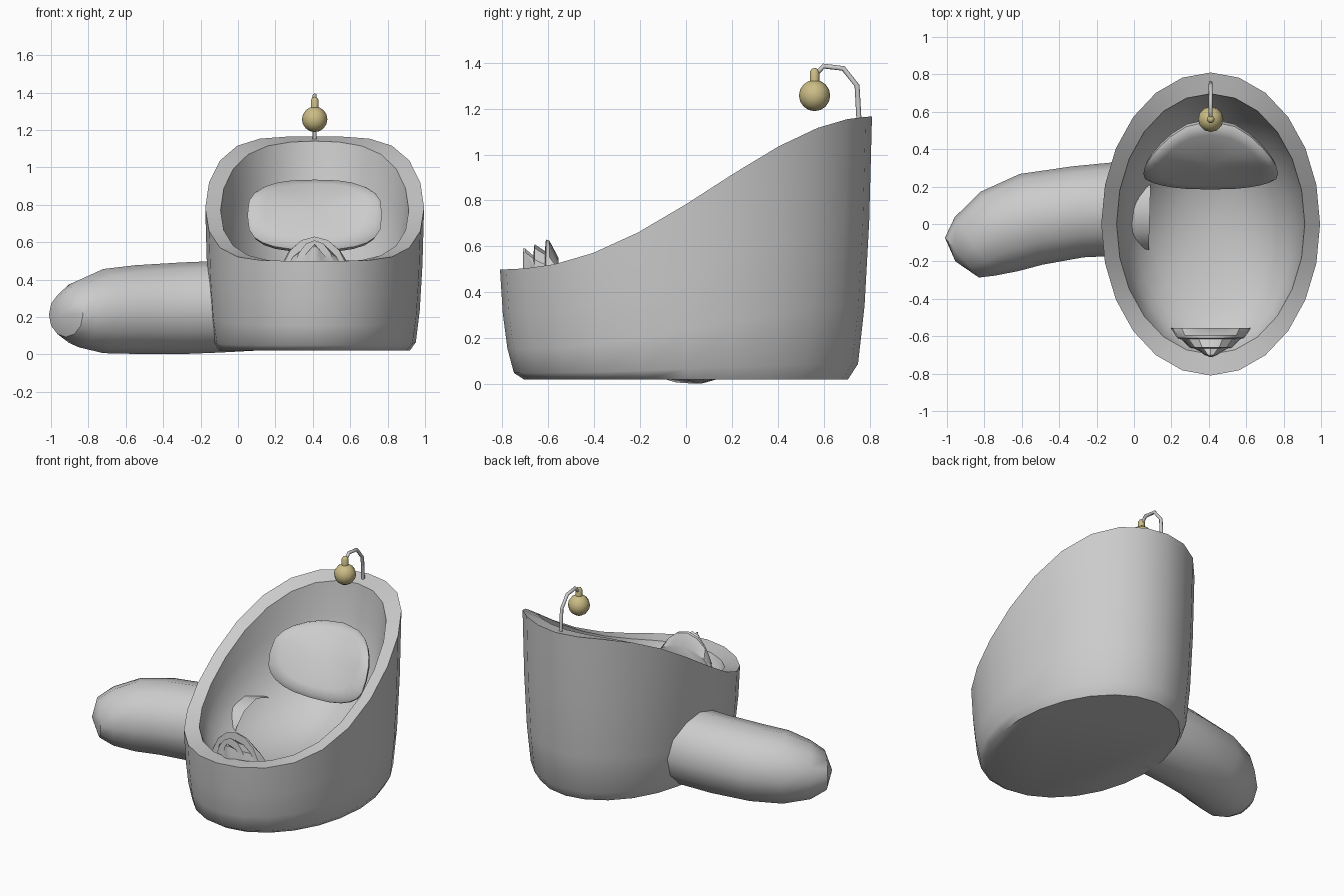
import bpy, bmesh, math
from math import sin, cos, pi, radians
from mathutils import Vector

cube = bpy.data.objects.get("Cube")
if cube:
    bpy.data.objects.remove(cube, do_unlink=True)


def material(name, rgb):
    m = bpy.data.materials.new(name)
    m.use_nodes = True
    col = (*rgb, 1)
    m.diffuse_color = col
    m.node_tree.nodes["Principled BSDF"].inputs["Base Color"].default_value = col
    return m


grey = material("plain grey", (0.6, 0.6, 0.6))
gold = material("pale gold", (0.6, 0.51, 0.24))
CX = 0.41  # centre line of the tub


def loft(name, rings, mat, start=None, end=None, angle=40, open_start=False):
    """Skin closed rings; each end gets a fan to a point or a flat cap."""
    bm = bmesh.new()
    loops = [[bm.verts.new(p) for p in ring] for ring in rings]
    n = len(loops[0])
    for a, b in zip(loops, loops[1:]):
        for i in range(n):
            j = (i + 1) % n
            bm.faces.new((a[i], a[j], b[j], b[i]))
    ends = [(loops[-1], end)] if open_start else [(loops[0], start), (loops[-1], end)]
    for loop, tip in ends:
        if tip is None:
            bm.faces.new(loop)
        else:
            v = bm.verts.new(tip)
            for i in range(n):
                bm.faces.new((loop[i], loop[(i + 1) % n], v))
    bmesh.ops.recalc_face_normals(bm, faces=bm.faces)
    mesh = bpy.data.meshes.new(name)
    bm.to_mesh(mesh)
    bm.free()
    ob = bpy.data.objects.new(name, mesh)
    bpy.context.collection.objects.link(ob)
    mesh.materials.append(mat)
    bpy.ops.object.select_all(action="DESELECT")
    ob.select_set(True)
    bpy.context.view_layer.objects.active = ob
    bpy.ops.object.shade_smooth_by_angle(angle=radians(angle))


# Tub: elliptical shell with a rim sweeping up toward the back, bowl inside
def rim_height(y):
    t = max(0, min(1, (y + 0.81) / 1.62)) ** 1.15
    return 0.5 + 0.665 * t * t * (3 - 2 * t)


def tub_ring(scale, frac, low, rim_scale, drop):
    ring = []
    for i in range(24):
        a = 2 * pi * i / 24
        top = rim_height(0.81 * rim_scale * sin(a)) - drop
        ring.append(Vector((CX + 0.585 * scale * cos(a), 0.81 * scale * sin(a),
                            low + (top - low) * frac)))
    return ring


outer = [(0.87, 0), (0.925, 0.06), (0.96, 0.28), (0.985, 0.6), (1, 1)]
bowl = [(0.86, 1), (0.83, 0.75), (0.78, 0.55), (0.7, 0.37), (0.55, 0.18), (0.3, 0.05)]
rings = [tub_ring(s, f, 0.02, 1, 0) for s, f in outer]
rings += [tub_ring(s, f, 0.28, 0.86, 0.012) for s, f in bowl]
loft("tub", rings, grey, end=(CX, 0, 0.28), angle=50)

# Curved side arm, open where it enters the tub:
# centre x, y, half width, centre z, half height
stations = [(0.085, 0.075, 0.24, 0.265, 0.245), (-0.1, 0.08, 0.25, 0.255, 0.245),
            (-0.3, 0.065, 0.245, 0.247, 0.245), (-0.55, 0.025, 0.25, 0.24, 0.237),
            (-0.72, -0.04, 0.235, 0.232, 0.225), (-0.85, -0.12, 0.19, 0.218, 0.18),
            (-0.92, -0.18, 0.14, 0.213, 0.12)]
rings = []
for k, (x, y, w, z, h) in enumerate(stations):
    p, q = stations[max(k - 1, 0)], stations[min(k + 1, len(stations) - 1)]
    d = Vector((q[0] - p[0], q[1] - p[1], 0)).normalized()
    side = Vector((d.y, -d.x, 0))
    rings.append([Vector((x, y, z)) + side * w * cos(2 * pi * i / 12)
                  + Vector((0, 0, h * sin(2 * pi * i / 12))) for i in range(12)])
loft("side_arm", rings, grey, end=(-0.955, -0.2, 0.213), open_start=True)


# Backrest: domed rounded pad leaning back and wrapped to the rear wall
def pad_point(u, v, lift):
    y = 0.37 + 0.18 * v - 0.72 * lift - 0.1 * u * u * (v + 1)
    return Vector((CX + 0.36 * u, y, 0.745 + 0.185 * v + 0.7 * lift))


def pad_ring(scale, lift):
    ring = []
    for i in range(24):
        c, s = cos(2 * pi * i / 24), sin(2 * pi * i / 24)
        u = math.copysign(abs(c) ** 0.75, c)
        v = math.copysign(abs(s) ** 0.65, s)
        ring.append(pad_point(u * scale, v * scale, lift))
    return ring


loft("backrest_pad",
     [pad_ring(s, l) for s, l in ((0.85, -0.05), (0.97, -0.025), (1, 0), (0.93, 0.025), (0.75, 0.04))],
     grey, end=pad_point(0, 0, 0.06), angle=50)

# Front console: stepped half-round arches shrinking toward the front wall
steps = [(0.555, 0.22, 0.55), (0.595, 0.195, 0.625), (0.61, 0.185, 0.63), (0.615, 0.165, 0.58),
         (0.66, 0.12, 0.61), (0.665, 0.1, 0.56), (0.7, 0.04, 0.59), (0.71, 0.01, 0.59)]
rings = [[Vector((CX + w * cos(pi * i / 8), -d, 0.38 + (top - 0.38) * sin(pi * i / 8)))
          for i in range(9)] for d, w, top in steps]
loft("front_console", rings, grey, angle=35)

# Hanger wire: bent tube rising from the rear rim
path = [(0.755, 1.12), (0.745, 1.3), (0.685, 1.375), (0.6, 1.385), (0.565, 1.35)]
rings = []
for k, (y, z) in enumerate(path):
    p, q = path[max(k - 1, 0)], path[min(k + 1, len(path) - 1)]
    d = Vector((0, q[0] - p[0], q[1] - p[1])).normalized()
    n = Vector((0, -d.z, d.y))
    rings.append([Vector((CX, y, z)) + 0.011 * (n * cos(pi * i / 4) + Vector((sin(pi * i / 4), 0, 0)))
                  for i in range(8)])
loft("hanger_wire", rings, grey, angle=60)


# Hanging bell: ball with a small round-topped stem
def turned(name, profile, low, high):
    rings = [[Vector((CX + r * cos(2 * pi * i / 12), 0.56 + r * sin(2 * pi * i / 12), z))
              for i in range(12)] for r, z in profile]
    loft(name, rings, gold, start=(CX, 0.56, low), end=(CX, 0.56, high))


ball = [(0.068 * sin(pi * k / 8), 1.257 - 0.068 * cos(pi * k / 8)) for k in range(1, 8)]
turned("bell_ball", ball, 1.189, 1.325)
turned("bell_stem", [(0.021, 1.31), (0.021, 1.36), (0.013, 1.373)], 1.31, 1.378)
